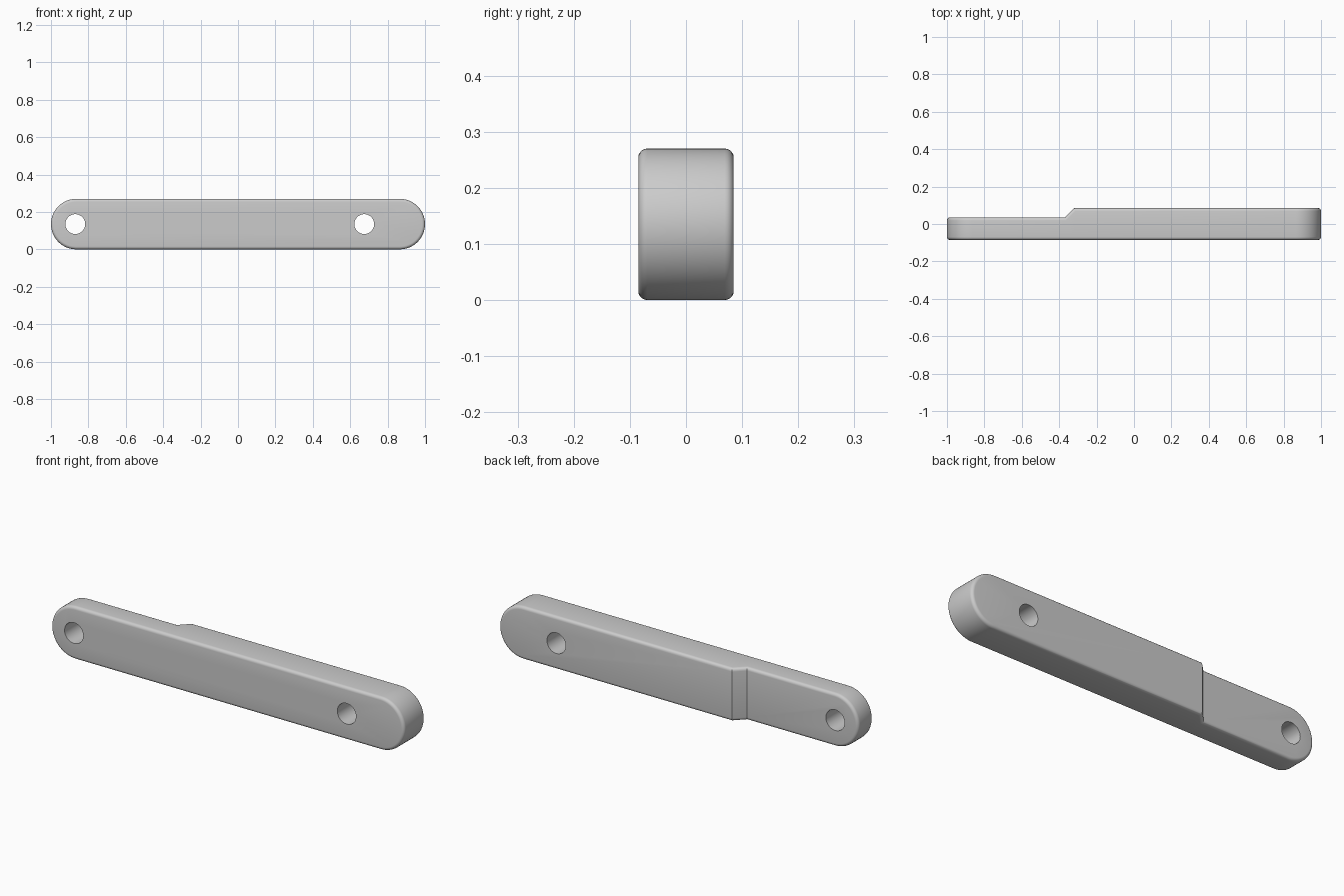
import bpy, bmesh, math

cube = bpy.data.objects.get("Cube")
if cube:
    bpy.data.objects.remove(cube, do_unlink=True)

RADIUS = 0.135      # end cap radius, half the bar height
HALF_DEPTH = 0.085
STEP_Y = 0.035      # back of the thin end
STEP_X = (-0.37, -0.32)
FILLET = 0.016
HOLES = {"left_hole": 0.675, "right_hole": -0.87}
HOLE_RADIUS = 0.053
ARC = 32

metal = bpy.data.materials.new("grey metal")
metal.use_nodes = True
grey = (0.6, 0.6, 0.6, 1)
metal.diffuse_color = grey
metal.node_tree.nodes["Principled BSDF"].inputs["Base Color"].default_value = grey


def back_y(x):
    t = (x - STEP_X[0]) / (STEP_X[1] - STEP_X[0])
    return STEP_Y + (HALF_DEPTH - STEP_Y) * min(max(t, 0), 1)


# Stadium outline, with points where the back steps
cx = 1 - RADIUS
outline = []
for side in (1, -1):
    for i in range(ARC + 1):
        a = -math.pi / 2 + math.pi * i / ARC
        outline.append((side * (cx + RADIUS * math.cos(a)),
                        RADIUS + side * RADIUS * math.sin(a)))
    for x in sorted(STEP_X, reverse=side > 0):
        outline.append((x, RADIUS + side * RADIUS))

# Bar: front face, rim and three back faces
bm = bmesh.new()
front = [bm.verts.new((x, -HALF_DEPTH, z)) for x, z in outline]
back = [bm.verts.new((x, back_y(x), z)) for x, z in outline]
n = len(outline)
bm.faces.new(front)
for i in range(n):
    j = (i + 1) % n
    bm.faces.new((front[i], back[i], back[j], front[j]))
rim = [e for e in bm.edges if (e.verts[0] in front) == (e.verts[1] in front)]
for low, high in ((-2, STEP_X[0]), STEP_X, (STEP_X[1], 2)):
    bm.faces.new([v for v in back if low - 1e-5 <= v.co.x <= high + 1e-5])
bmesh.ops.recalc_face_normals(bm, faces=bm.faces)

# Rounded edges around the front and back
bmesh.ops.bevel(bm, geom=rim, offset=FILLET, segments=5, profile=0.5,
                affect='EDGES', clamp_overlap=True)
bmesh.ops.recalc_face_normals(bm, faces=bm.faces)
mesh = bpy.data.meshes.new("link_bar")
bm.to_mesh(mesh)
bm.free()
bar = bpy.data.objects.new("link_bar", mesh)
bpy.context.collection.objects.link(bar)
mesh.materials.append(metal)

# Pin holes
for name, x in HOLES.items():
    bpy.ops.mesh.primitive_cylinder_add(vertices=48, radius=HOLE_RADIUS, depth=0.5,
                                        location=(x, 0, RADIUS),
                                        rotation=(math.pi / 2, 0, 0))
    cutter = bpy.context.object
    cutter.name = name + "_cutter"
    cutter.data.materials.append(metal)
    cutter.hide_render = True
    cut = bar.modifiers.new(name, 'BOOLEAN')
    cut.operation = 'DIFFERENCE'
    cut.solver = 'EXACT'
    cut.object = cutter
    bpy.ops.object.select_all(action='DESELECT')
    bar.select_set(True)
    bpy.context.view_layer.objects.active = bar
    bpy.ops.object.modifier_apply(modifier=cut.name)
    bpy.data.objects.remove(cutter, do_unlink=True)

bpy.ops.object.shade_smooth_by_angle(angle=math.radians(30))
